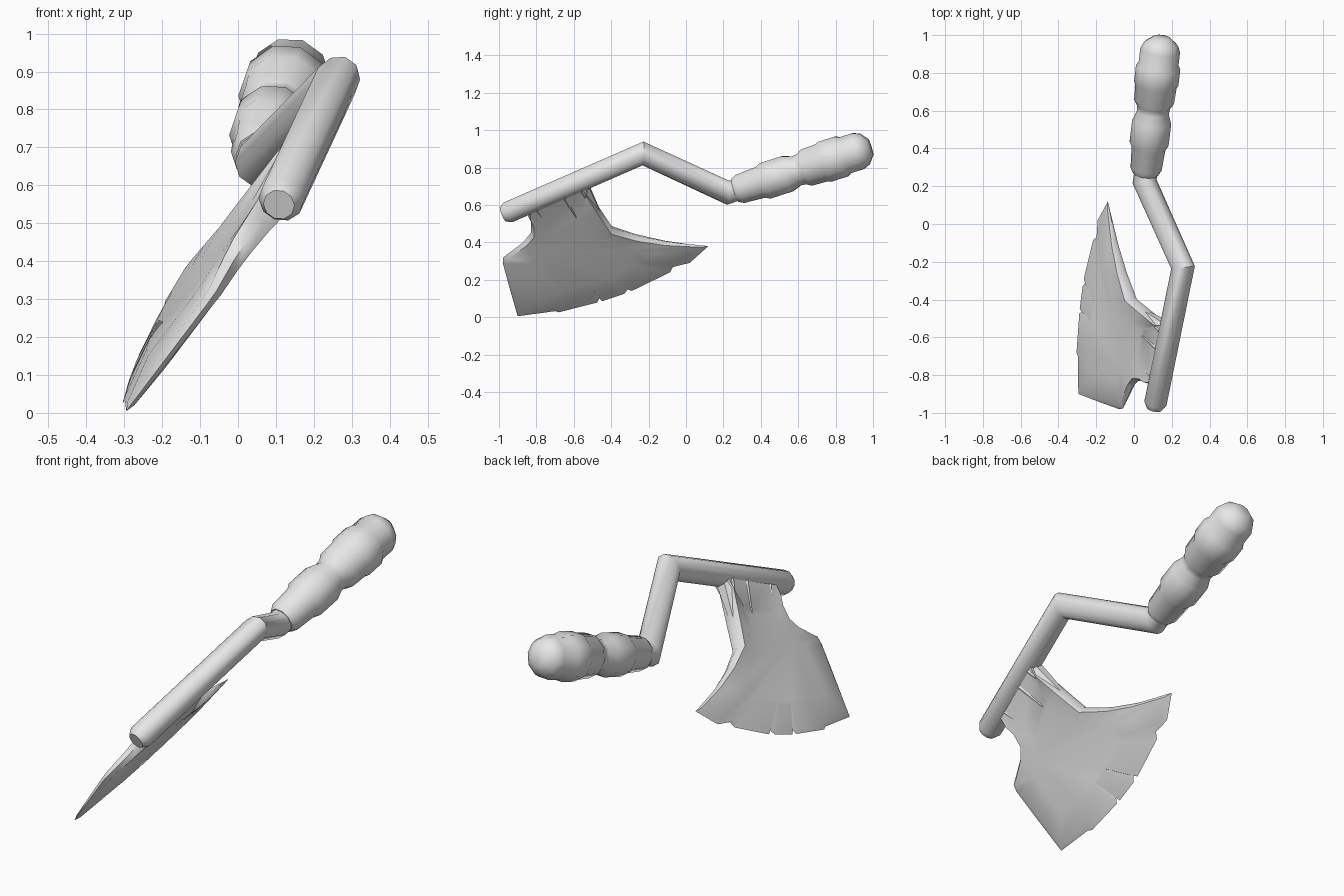
import bpy, bmesh, math
from mathutils import Vector

cube = bpy.data.objects.get("Cube")
if cube:
    bpy.data.objects.remove(cube, do_unlink=True)

grey = bpy.data.materials.new("plain grey")
grey.use_nodes = True
grey.diffuse_color = (0.8, 0.8, 0.8, 1)
grey.node_tree.nodes["Principled BSDF"].inputs["Base Color"].default_value = (0.8, 0.8, 0.8, 1)

# The whole axe lies in one tilted plane, with this normal
NORMAL = Vector((1, 0.113, -0.724)).normalized()


def on_plane(y, z):
    return Vector((-0.40 - 0.113 * y + 0.724 * z, y, z))


def finish(name, bm, angle):
    bmesh.ops.recalc_face_normals(bm, faces=bm.faces)
    mesh = bpy.data.meshes.new(name)
    bm.to_mesh(mesh)
    bm.free()
    mesh.materials.append(grey)
    obj = bpy.data.objects.new(name, mesh)
    bpy.context.collection.objects.link(obj)
    bpy.ops.object.select_all(action='DESELECT')
    obj.select_set(True)
    bpy.context.view_layer.objects.active = obj
    bpy.ops.object.shade_smooth_by_angle(angle=math.radians(angle))
    return obj


def bridge(bm, rings):
    """Join rings of vertices with quads and cap both ends."""
    count = len(rings[0])
    for low, high in zip(rings, rings[1:]):
        for i in range(count):
            j = (i + 1) % count
            bm.faces.new((low[i], low[j], high[j], high[i]))
    bm.faces.new(rings[0][::-1])
    bm.faces.new(rings[-1])


def tube(name, path, sides=10, flatten=1.0, angle=40):
    """Sweep a mitred round section along (y, z, radius) stations."""
    bm = bmesh.new()
    points = [on_plane(y, z) for y, z, r in path]
    rings = []
    for k, p in enumerate(points):
        before = (p - points[max(k - 1, 0)]).normalized()
        after = (points[min(k + 1, len(points) - 1)] - p).normalized()
        tangent = (before + after).normalized()
        mitre = max(tangent.dot(after), tangent.dot(before))
        side = NORMAL.cross(tangent) / mitre
        r = path[k][2]
        ring = []
        for i in range(sides):
            a = math.tau * (i + 0.5) / sides
            ring.append(bm.verts.new(p + r * (math.cos(a) * side + math.sin(a) * flatten * NORMAL)))
        rings.append(ring)
    bridge(bm, rings)
    return finish(name, bm, angle)


# Bent shaft with a rounded front end
tube("shaft", [(-0.978, 0.549, 0.042), (-0.95, 0.561, 0.06), (-0.23, 0.875, 0.06),
               (0.225, 0.665, 0.062), (0.36, 0.71, 0.06)])

# Lumpy wrapped grip: position along the axis and radius
GRIP = [(0.262, 0.066), (0.29, 0.083), (0.40, 0.09), (0.425, 0.104), (0.54, 0.104),
        (0.59, 0.085), (0.62, 0.089), (0.645, 0.106), (0.73, 0.11), (0.745, 0.118),
        (0.83, 0.118), (0.85, 0.106), (0.92, 0.106), (0.955, 0.09), (0.988, 0.045)]
tube("grip", [(y, 0.67 + 0.32 * (y - 0.24), r) for y, r in GRIP], angle=50)

# Blade outline as y, z and half thickness of the rim
OUTLINE = [
    (-0.53, 0.74, 0.045), (-0.53, 0.69, 0.045), (-0.46, 0.58, 0.043), (-0.39, 0.475, 0.04),
    (-0.24, 0.43, 0.032), (-0.08, 0.40, 0.022), (0.12, 0.38, 0.006),
    (0.02, 0.29, 0.006), (-0.07, 0.268, 0.006), (-0.085, 0.24, 0.006), (-0.29, 0.14, 0.006),
    (-0.31, 0.15, 0.006), (-0.33, 0.125, 0.006), (-0.45, 0.085, 0.006), (-0.462, 0.102, 0.006),
    (-0.475, 0.078, 0.006), (-0.68, 0.026, 0.006), (-0.70, 0.032, 0.006), (-0.90, 0.005, 0.01),
    (-0.95, 0.18, 0.014), (-0.98, 0.29, 0.016), (-0.977, 0.32, 0.018), (-0.87, 0.40, 0.025),
    (-0.83, 0.45, 0.03), (-0.83, 0.51, 0.035), (-0.85, 0.55, 0.04), (-0.85, 0.605, 0.045)]
CENTRE = on_plane(-0.60, 0.33)
bm = bmesh.new()
rings = []
# Flat cheek, rim, outer edge, then the same on the other side
for inset, direction, cheek in ((0.4, 1, 0.028), (0.06, 1, 0), (0, 0, 0), (0.06, -1, 0), (0.4, -1, 0.028)):
    rings.append([bm.verts.new(on_plane(y, z).lerp(CENTRE, inset) + NORMAL * direction * (cheek or t))
                  for y, z, t in OUTLINE])
bridge(bm, rings)
finish("blade", bm, 50)

# Tapered roots running from the shaft onto the blade
ROOTS = [((-0.81, 0.61), (-0.71, 0.45)), ((-0.66, 0.67), (-0.54, 0.46)), ((-0.57, 0.71), (-0.44, 0.50))]
for number, (top, tip) in enumerate(ROOTS, 1):
    tube(f"blade_root_{number}", [(*top, 0.052), (*tip, 0.012)], sides=6)
